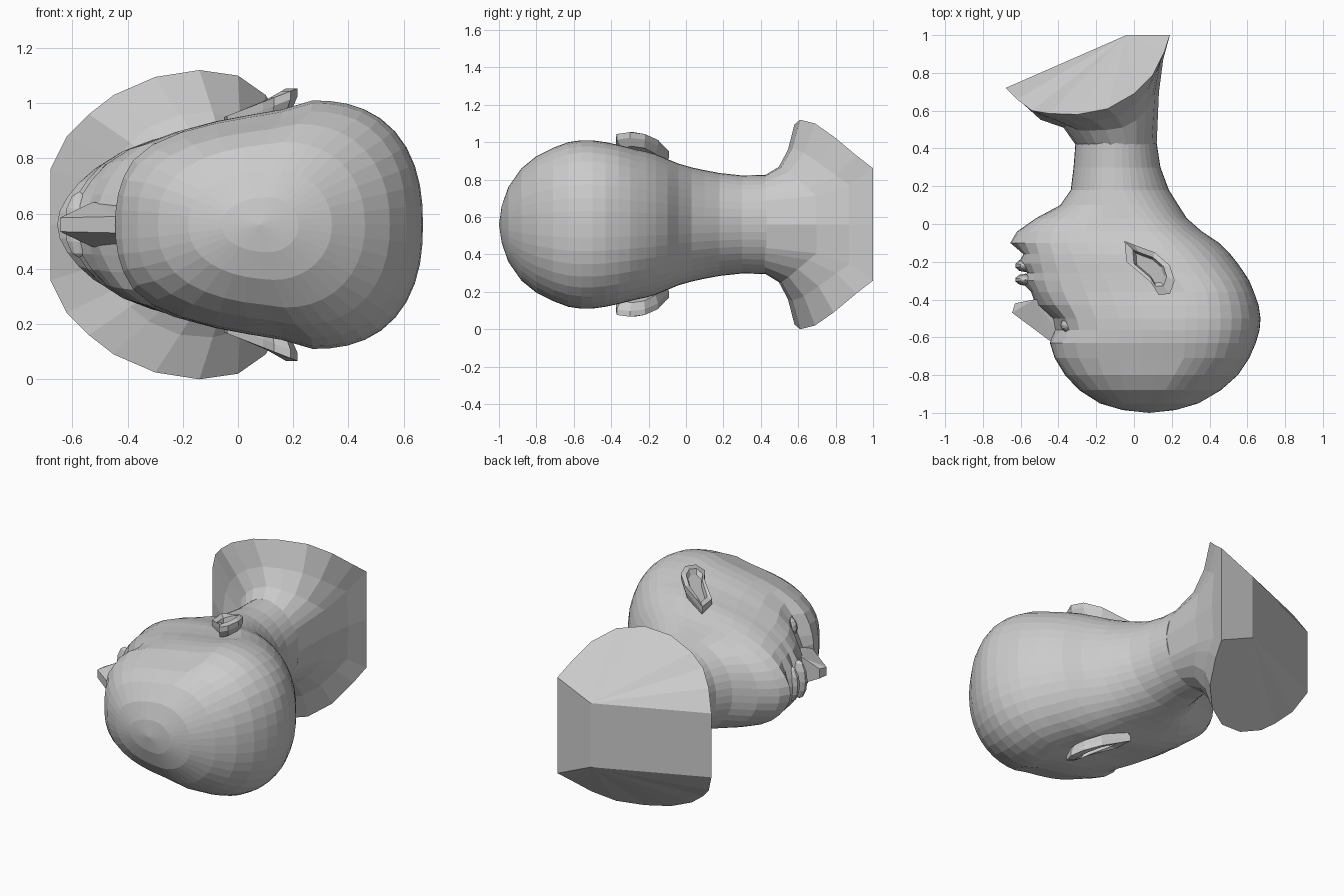
import bpy, bmesh
from math import sin, cos, pi, exp, atan2

if "Cube" in bpy.data.objects:
    bpy.data.objects.remove(bpy.data.objects["Cube"])

Z0 = 0.56          # height of the symmetry plane
N = 40             # sides of the head


def finish(name, bm):
    bmesh.ops.recalc_face_normals(bm, faces=bm.faces)
    me = bpy.data.meshes.new(name)
    bm.to_mesh(me)
    bm.free()
    ob = bpy.data.objects.new(name, me)
    ob.location.z = Z0
    bpy.context.collection.objects.link(ob)
    return ob


def bridge(bm, a, b):
    n = len(a)
    for i in range(n):
        j = (i + 1) % n
        bm.faces.new((a[i], a[j], b[j], b[i]))


def hull(name, pts):
    bm = bmesh.new()
    for p in pts:
        bm.verts.new(p)
    bmesh.ops.convex_hull(bm, input=bm.verts)
    return finish(name, bm)


def ball(name, loc, scale, seg=12, rings=8):
    bm = bmesh.new()
    bmesh.ops.create_uvsphere(bm, u_segments=seg, v_segments=rings, radius=1)
    for v in bm.verts:
        v.co = [l + c * s for l, c, s in zip(loc, v.co, scale)]
    return finish(name, bm)


# Head and neck: sections along y (y, face x, back x, half width, bump on the centre line)
sections = [
    (-.985, -.06, .22, .10, 0), (-.95, -.18, .34, .20, 0), (-.88, -.29, .46, .30, 0),
    (-.80, -.365, .55, .365, 0), (-.71, -.42, .61, .41, 0), (-.63, -.445, .645, .44, 0),
    (-.56, -.425, .665, .45, 0), (-.50, -.44, .67, .45, 0), (-.43, -.48, .66, .44, .04),
    (-.36, -.52, .635, .425, .025), (-.30, -.54, .61, .41, .065),
    (-.26, -.55, .585, .40, .015), (-.21, -.565, .55, .39, .05),
    (-.16, -.58, .51, .375, .005), (-.10, -.60, .45, .35, .055),
    (-.04, -.585, .36, .325, .035), (.03, -.51, .28, .305, .01), (.10, -.39, .235, .29, 0),
    (.18, -.335, .185, .275, 0), (.30, -.32, .14, .262, 0), (.43, -.31, .12, .265, 0)]
bm = bmesh.new()
prev = None
for y, xf, xb, w, bump in sections:
    t = min(max((y + .35) / .5, 0), 1)
    h = 1 - t
    if y < -.7:
        h = max(0, 1 - (-.7 - y) / .3)
    xm = .27 * (1 - t) - .10 * t
    if y < -.7:
        xm = .10 + .17 * h
    ring = []
    for i in range(N):
        a = 2 * pi * i / N
        c, s = cos(a), sin(a)
        # boxier outline that tapers toward the face
        e = 2 + (1.4 if c < 0 else .4) * h
        r = (abs(c) ** e + abs(s) ** e) ** (-1 / e)
        c, s = c * r, s * r
        x = xm + c * ((xb - xm) if c > 0 else (xm - xf))
        z = w * s
        if c < 0:
            z *= 1 - .22 * h * min(1, abs(c)) ** .6
            x -= bump * exp(-(z / .13) ** 2)
            # eye sockets
            x += .05 * exp(-((y + .54) / .07) ** 2 - ((abs(z) - .17) / .09) ** 2)
        ring.append(bm.verts.new((x, y, z)))
    if prev:
        bridge(bm, prev, ring)
    else:
        top = bm.verts.new((.08, -1, 0))
        for i in range(N):
            bm.faces.new((top, ring[i], ring[(i + 1) % N]))
    prev = ring
bm.faces.new(prev)
finish("head_and_neck", bm)

# Shoulders: flare from the neck to the cut rim, closed by flat panels
half = [(-.68, .72, .20), (-.62, .66, .32), (-.54, .60, .40), (-.45, .585, .47),
        (-.30, .58, .535), (-.14, .61, .56), (0, .69, .54), (.10, .79, .47),
        (.16, .91, .37), (.19, 1, .30)]
rim = [(-.68, .72, 0)] + half + [(.19, 1, 0)] + [(x, y, -z) for x, y, z in half[::-1]]
bm = bmesh.new()
rings = [[], [], [], []]
for x, y, z in rim:
    a = atan2(z / .56, (x + .25) / .44)
    nx, nz = -.095 + .215 * cos(a), .264 * sin(a)
    f = max(0, -cos(a)) ** 3
    for k, (r, s) in enumerate([(0, 0), (.17, .48 - .18 * f), (.5, .78 - .34 * f), (1, 1)]):
        rings[k].append(bm.verts.new(
            (nx + (x - nx) * r, .42 + (y - .42) * s, nz + (z - nz) * r)))
for a, b in zip(rings, rings[1:]):
    bridge(bm, a, b)
r = rings[3]
n = len(half)
p = bm.verts.new((-.04, 1, .20))
q = bm.verts.new((-.04, 1, -.20))
for i in range(1, n):
    bm.faces.new((p, r[i], r[i + 1]))
    bm.faces.new((q, r[-i], r[-i - 1]))
bm.faces.new((r[1], r[0], r[-1], q, p))
bm.faces.new((p, q, r[-n], r[n + 1], r[n]))
bm.faces.new(rings[0])
finish("shoulders", bm)

# Nose
side = [(-.43, -.63, .03), (-.51, -.55, .03), (-.645, -.47, .025), (-.63, -.42, .03),
        (-.53, -.40, .08), (-.42, -.40, .09), (-.38, -.60, .05)]
hull("nose", side + [(x, y, -z) for x, y, z in side])

# Lips
ball("upper_lip", (-.575, -.295, 0), (.055, .032, .12), 10, 6)
ball("lower_lip", (-.575, -.22, 0), (.055, .035, .11), 10, 6)

# Eyes and ears, once per side
ear = [(-.05, -.09), (.00, -.11), (.11, -.15), (.19, -.22), (.215, -.30), (.19, -.37),
       (.13, -.375), (.09, -.31), (.02, -.25), (-.04, -.20)]
for tag, m in (("left", 1), ("right", -1)):
    ball("eye_" + tag, (-.34, -.535, .17 * m), (.05, .04, .065))
    bm = bmesh.new()
    loops = []
    cx, cy = .085, -.235
    # root, outer rim, inner edge of rim, hollow
    for scale, lift in ((.85, -.075), (1, -.03), (1, 0), (.68, 0), (.55, -.03)):
        loops.append([bm.verts.new((cx + (x - cx) * scale, cy + (y - cy) * scale,
                      m * (.39 + (x + .05) * .39 + lift))) for x, y in ear])
    for a, b in zip(loops, loops[1:]):
        bridge(bm, a, b)
    bm.faces.new(loops[0])
    bm.faces.new(loops[-1])
    finish("ear_" + tag, bm)
